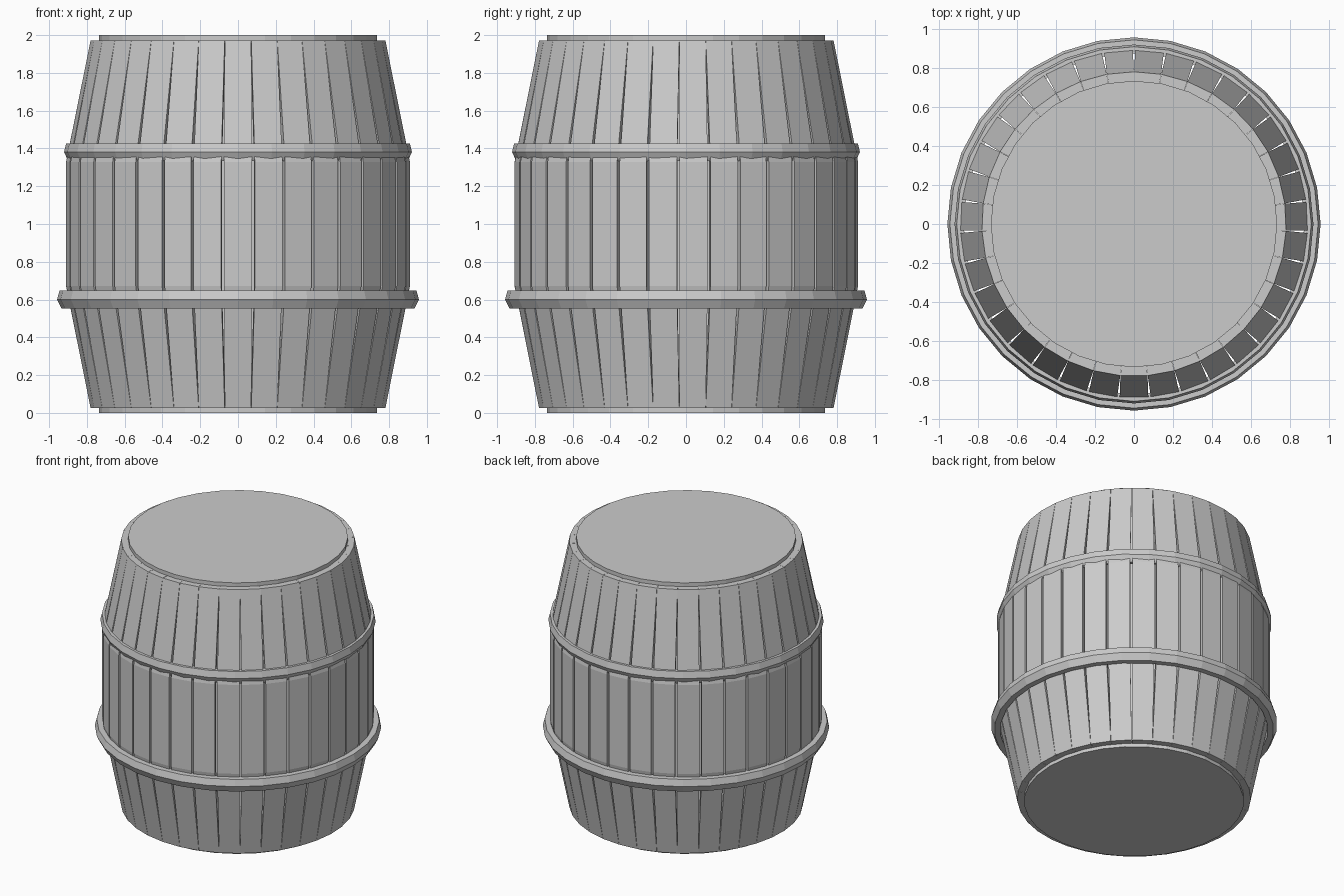
import bpy, bmesh, math

if "Cube" in bpy.data.objects:
    bpy.data.objects.remove(bpy.data.objects["Cube"])

def make_object(name, bm):
    bmesh.ops.recalc_face_normals(bm, faces=bm.faces)
    me = bpy.data.meshes.new(name)
    bm.to_mesh(me)
    bm.free()
    ob = bpy.data.objects.new(name, me)
    bpy.context.collection.objects.link(ob)
    return ob

def bridge(bm, a, b):
    n = len(a)
    for i in range(n):
        j = (i + 1) % n
        bm.faces.new((a[i], a[j], b[j], b[i]))

# Inner cask, whose two ends are the lids
bpy.ops.mesh.primitive_cylinder_add(vertices=32, radius=0.735, depth=2, location=(0, 0, 1))
bpy.context.object.name = "cask_core"

# Staves: flat planks, wider at the belly where thin gaps open between them
COUNT = 35
THICK = 0.05
LEVELS = [(0.025, 0.778, 0.0005), (0.672, 0.908, 0.0075),
          (1.328, 0.908, 0.0075), (1.972, 0.778, 0.0005)]  # z, radius, half gap
bm = bmesh.new()
half = math.pi / COUNT
for k in range(COUNT):
    mid = math.pi / 2 + (2 * k + 1) * half
    c, s = math.cos(mid), math.sin(mid)
    rings = []
    for z, r, gap in LEVELS:
        ring = []
        for rad, side in ((r, -1), (r, 1), (r - THICK, 1), (r - THICK, -1)):
            t = side * (rad * math.tan(half) - gap)
            ring.append(bm.verts.new((c * rad - s * t, s * rad + c * t, z)))
        rings.append(ring)
    for a, b in zip(rings, rings[1:]):
        bridge(bm, a, b)
    bm.faces.new(rings[0][::-1])
    bm.faces.new(rings[-1])
make_object("staves", bm)

# Hoops: faceted bands with a ridge at mid height
def hoop(name, profile, sides=32):
    bm = bmesh.new()
    rings = []
    for i in range(sides):
        a = 2 * math.pi * i / sides
        rings.append([bm.verts.new((r * math.cos(a), r * math.sin(a), z)) for r, z in profile])
    for i in range(sides):
        bridge(bm, rings[i], rings[(i + 1) % sides])
    make_object(name, bm)

hoop("upper_hoop", [(0.875, 1.427), (0.91, 1.427), (0.921, 1.38), (0.898, 1.333), (0.875, 1.333)])
hoop("lower_hoop", [(0.895, 0.647), (0.945, 0.647), (0.958, 0.6), (0.934, 0.553), (0.895, 0.553)])
